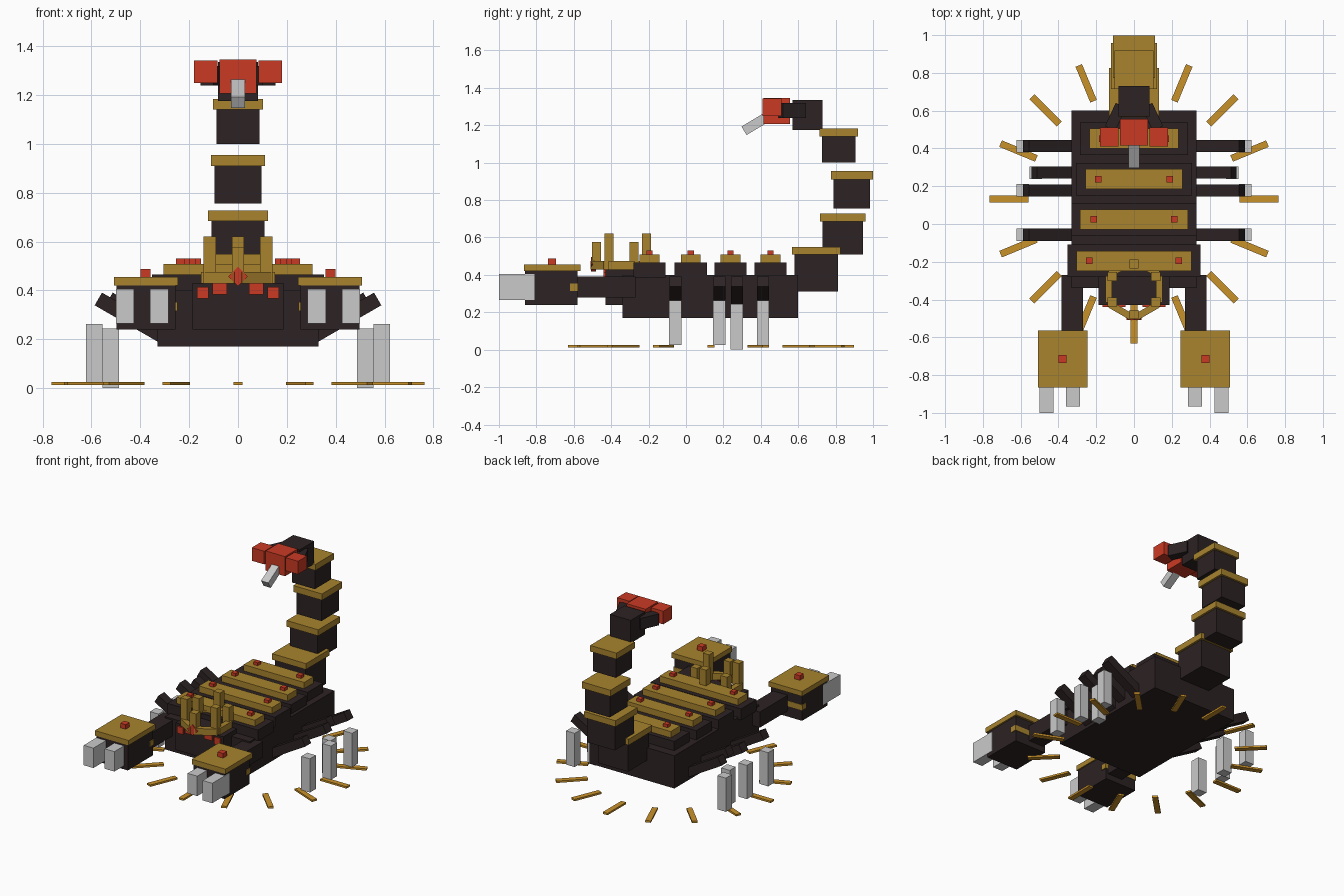
import bpy
import math
from mathutils import Matrix


def material(name, rgb):
    m = bpy.data.materials.new(name)
    lin = [(c / 255 / 12.92) if c < 11 else ((c / 255 + 0.055) / 1.055) ** 2.4 for c in rgb]
    m.diffuse_color = (*lin, 1)
    return m


DARK = material("dark shell", (44, 34, 35))
GOLD = material("old gold", (168, 131, 46))
RED = material("red gem", (203, 58, 36))
PALE = material("pale bone", (202, 202, 202))
AMBER = material("amber", (201, 145, 42))


def box(name, mat, x, y, z, rot=(0, 0, 0)):
    """Box from (min, max) ranges, turned about its own centre."""
    lo, hi = zip(x, y, z)
    c = [(a + b) / 2 for a, b in zip(lo, hi)]
    h = [(b - a) / 2 for a, b in zip(lo, hi)]
    pts = [(i * h[0], j * h[1], k * h[2]) for i in (-1, 1) for j in (-1, 1) for k in (-1, 1)]
    faces = [(0, 1, 3, 2), (4, 6, 7, 5), (0, 4, 5, 1), (2, 3, 7, 6), (0, 2, 6, 4), (1, 5, 7, 3)]
    me = bpy.data.meshes.new(name)
    me.from_pydata(pts, [], faces)
    me.materials.append(mat)
    ob = bpy.data.objects.new(name, me)
    ob.location = c
    ob.rotation_euler = rot
    bpy.context.collection.objects.link(ob)
    return ob


def cbox(name, mat, c, s, rot=(0, 0, 0)):
    return box(name, mat, *[(a - b / 2, a + b / 2) for a, b in zip(c, s)], rot)


def pair(name, mat, x, y, z, rot=(0, 0, 0)):
    """Box on the +x side and its mirror image."""
    box(name + "_right", mat, x, y, z, rot)
    box(name + "_left", mat, (-x[1], -x[0]), y, z, (rot[0], -rot[1], -rot[2]))


# body with four banded back plates
box("body", DARK, (-0.33, 0.33), (-0.34, 0.60), (0.17, 0.40))
for y, wd, wg, xs in ((-0.195, 0.352, 0.305, 0.236), (0.025, 0.33, 0.285, 0.213),
                      (0.238, 0.307, 0.257, 0.19), (0.452, 0.285, 0.235, 0.168)):
    cbox("back_segment", DARK, (0, y, 0.425), (2 * wd, 0.172, 0.08))
    cbox("back_plate", GOLD, (0, y, 0.487), (2 * wg, 0.106, 0.044))
    pair("back_stud", RED, (xs - 0.017, xs + 0.017), (y - 0.017, y + 0.017), (0.50, 0.53))

# head and eyes
box("head", DARK, (-0.187, 0.187), (-0.43, -0.26), (0.24, 0.43))
pair("outer_eye", RED, (0.12, 0.168), (-0.44, -0.40), (0.367, 0.415))
pair("inner_eye", RED, (0.045, 0.105), (-0.44, -0.40), (0.383, 0.428))

# crown: six ring bars, six posts and a front gem
CY = -0.345
for i in range(6):
    a = math.radians(60 * i)
    cbox("crown_band", GOLD, (0.134 * math.cos(a), CY + 0.134 * math.sin(a), 0.452),
         (0.036, 0.14, 0.046), (0, 0, a))
    b = a + math.radians(30)
    top = 0.575 if i in (0, 2, 4) else 0.62
    px, py = 0.134 * math.cos(b), CY + 0.134 * math.sin(b)
    if i in (0, 2):
        top = 0.575
    elif i == 4:
        top = 0.575
    cbox("crown_post", GOLD, (px, py, (0.43 + top) / 2), (0.05, 0.048, top - 0.43))
cbox("crown_gem", RED, (0, -0.495, 0.457), (0.056, 0.028, 0.056), (0, math.pi / 4, 0))

# pincer arms
pair("arm", DARK, (0.27, 0.385), (-0.58, -0.27), (0.28, 0.39))
pair("claw", DARK, (0.255, 0.497), (-0.86, -0.58), (0.24, 0.425))
pair("claw_plate", GOLD, (0.246, 0.508), (-0.865, -0.565), (0.42, 0.455))
pair("claw_stud", RED, (0.358, 0.4), (-0.737, -0.694), (0.45, 0.487))
pair("claw_pin", GOLD, (0.248, 0.502), (-0.62, -0.577), (0.315, 0.353))
pair("outer_claw_tip", PALE, (0.425, 0.50), (-1.0, -0.81), (0.265, 0.405))
pair("inner_claw_tip", PALE, (0.285, 0.36), (-0.967, -0.81), (0.265, 0.405))

# legs: upper part rises outward, pale lower part stands upright
T = math.radians(30)
LEN = 0.32
for y, tip, x0, z0, z1 in ((-0.057, 0.572, 0.555, 0.025, 0.262), (0.178, 0.572, 0.555, 0.025, 0.262),
                           (0.272, 0.528, 0.487, 0.0, 0.245), (0.412, 0.572, 0.555, 0.025, 0.262)):
    cx, cz = tip - LEN / 2 * math.cos(T), 0.365 - LEN / 2 * math.sin(T)
    pair("upper_leg", DARK, (cx - LEN / 2, cx + LEN / 2), (y - 0.032, y + 0.032),
         (cz - 0.03, cz + 0.03), (0, -T, 0))
    pair("lower_leg", PALE, (x0, x0 + 0.067), (y - 0.033, y + 0.033), (z0, z1))

# tail segments with gold caps: y range, half width, z of bottom, cap base, cap top
for y0, y1, w, z0, z1, z2 in ((0.58, 0.812, 0.118, 0.312, 0.508, 0.55),
                              (0.73, 0.945, 0.108, 0.51, 0.685, 0.728),
                              (0.788, 0.985, 0.097, 0.755, 0.91, 0.955),
                              (0.728, 0.905, 0.088, 1.0, 1.14, 1.183)):
    box("tail_segment", DARK, (-w, w), (y0, y1), (z0, z1))
    g = w + 0.0145
    box("tail_cap", GOLD, (-g, g), (y0 - 0.014, y1 + 0.014), (z1, z2))

# tail head, side arms, red pods and stinger
box("tail_head", DARK, (-0.081, 0.081), (0.57, 0.73), (1.175, 1.335))
pair("pod_arm", DARK, (0.068, 0.128), (0.5, 0.635), (1.24, 1.32), (0, 0, math.radians(25)))
box("centre_pod", RED, (-0.075, 0.075), (0.415, 0.555), (1.207, 1.345))
pair("side_pod", RED, (0.083, 0.18), (0.41, 0.51), (1.25, 1.342))
cbox("stinger", PALE, (0, 0.383, 1.214), (0.056, 0.17, 0.053), (math.radians(31), 0, 0))

# ring of rays on the ground
for i in range(16):
    a = math.tau * i / 16
    cbox("ground_ray", AMBER, (0.662 * math.cos(a), 0.133 + 0.662 * math.sin(a), 0.019),
         (0.205, 0.037, 0.013), (0, 0, a))
